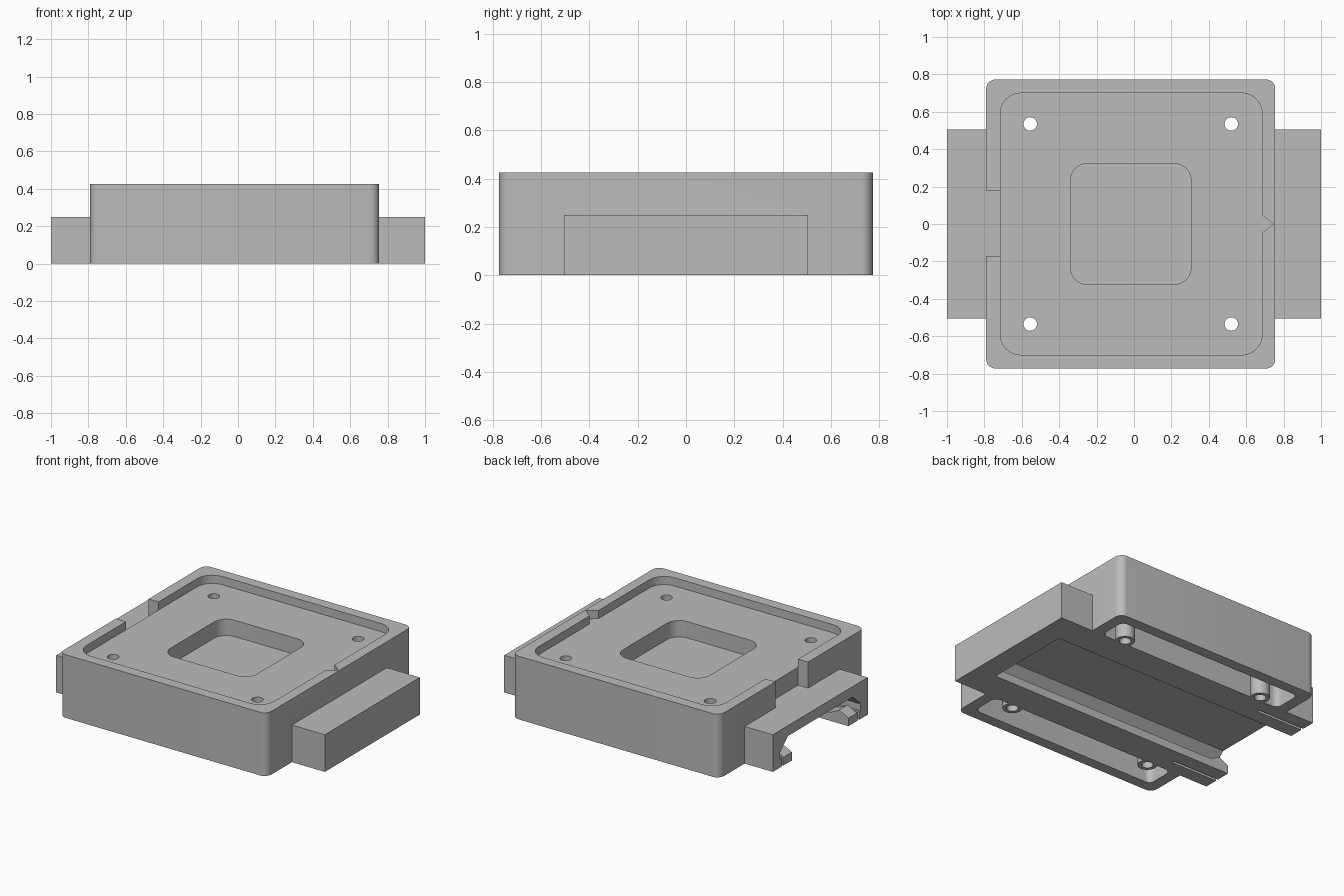
import bpy, bmesh, math
from mathutils import Vector

if "Cube" in bpy.data.objects:
    bpy.data.objects.remove(bpy.data.objects["Cube"], do_unlink=True)

grey = bpy.data.materials.new("plain_grey")
grey.use_nodes = True
grey.diffuse_color = (0.5, 0.5, 0.5, 1)
grey.node_tree.nodes["Principled BSDF"].inputs["Base Color"].default_value = (0.5, 0.5, 0.5, 1)

# Extrusion axes: where the profile's two coordinates and its depth go
AXES = {
    "z": lambda a, b, d: Vector((a, b, d)),
    "x": lambda a, b, d: Vector((d, a, b)),
    "y": lambda a, b, d: Vector((a, d, b)),
}


def prism(name, profile, low, high, axis="z"):
    """Extrude a closed 2D profile along an axis."""
    place = AXES[axis]
    bm = bmesh.new()
    face = bm.faces.new([bm.verts.new(place(a, b, low)) for a, b in profile])
    moved = bmesh.ops.extrude_face_region(bm, geom=[face])["geom"]
    verts = [v for v in moved if isinstance(v, bmesh.types.BMVert)]
    bmesh.ops.translate(bm, verts=verts, vec=place(0, 0, high - low))
    bmesh.ops.recalc_face_normals(bm, faces=bm.faces)
    mesh = bpy.data.meshes.new(name)
    bm.to_mesh(mesh)
    bm.free()
    mesh.materials.append(grey)
    obj = bpy.data.objects.new(name, mesh)
    bpy.context.collection.objects.link(obj)
    return obj


def rounded(x0, x1, y0, y1, r=0.0, steps=8):
    """Rectangle profile with rounded corners."""
    if r == 0:
        return [(x0, y0), (x1, y0), (x1, y1), (x0, y1)]
    centres = [(x1 - r, y1 - r), (x0 + r, y1 - r), (x0 + r, y0 + r), (x1 - r, y0 + r)]
    points = []
    for quarter, (cx, cy) in enumerate(centres):
        for i in range(steps + 1):
            t = math.pi / 2 * (quarter + i / steps)
            points.append((cx + r * math.cos(t), cy + r * math.sin(t)))
    return points


def circle(cx, cy, r, sides=32):
    return [(cx + r * math.cos(math.tau * i / sides),
             cy + r * math.sin(math.tau * i / sides)) for i in range(sides)]


def combine(tool, operation):
    """Join a part to the housing, or cut it away."""
    mod = housing.modifiers.new(tool.name, "BOOLEAN")
    mod.operation = operation
    mod.solver = "EXACT"
    mod.object = tool
    bpy.context.view_layer.update()
    graph = bpy.context.evaluated_depsgraph_get()
    mesh = bpy.data.meshes.new_from_object(housing.evaluated_get(graph))
    housing.modifiers.clear()
    housing.data = mesh
    bpy.data.objects.remove(tool, do_unlink=True)


def cut(*args, **kw):
    combine(prism(*args, **kw), "DIFFERENCE")


def join(*args, **kw):
    combine(prism(*args, **kw), "UNION")


TOP, FLOOR, WING = 0.425, 0.37, 0.25

# Square housing with a low bar crossing it as two side wings
housing = prism("housing", rounded(-0.79, 0.755, -0.773, 0.773, 0.05), 0, TOP)
join("side_wings", rounded(-1, 1, -0.505, 0.505), 0, WING)

# Top tray, central well, side notch and pointer mark
cut("tray", rounded(-0.715, 0.685, -0.70, 0.70, 0.11), FLOOR, 0.6)
cut("well", rounded(-0.34, 0.305, -0.323, 0.323, 0.09), 0.26, 0.6)
cut("notch", rounded(-0.85, -0.715, -0.17, 0.177), WING, 0.6)
cut("pointer", [(0.67, -0.06), (0.745, 0), (0.67, 0.06)], FLOOR, 0.6)

# Hollow pockets underneath, with screw posts
for side in (-1, 1):
    y0, y1 = sorted((side * 0.505, side * 0.70))
    cut("under_pocket", rounded(-0.715, 0.68, y0, y1, 0.04), -0.1, 0.32)
for x in (-0.555, 0.52):
    for y in (-0.535, 0.535):
        join("screw_post", circle(x, y, 0.06), 0, 0.345)
        cut("screw_hole", circle(x, y, 0.036), -0.1, 0.6)

# Sliding channel with lips, open at one end
half = [(0.30, -0.1), (0.30, 0.055), (0.43, 0.055), (0.43, 0.10), (0.345, 0.18)]
profile = half + [(-y, z) for y, z in reversed(half)]
cut("channel", profile, -1.1, 0.85, axis="x")

# Slits that free a springy tongue in each lip, and its catch
catch = [(-1, 0.04), (-0.86, 0.04), (-0.86, 0.055), (-0.93, 0.09), (-1, 0.055)]
for side in (-1, 1):
    y0, y1 = sorted((side * 0.395, side * 0.415))
    cut("tongue_slit", rounded(-1.1, -0.65, y0, y1), -0.1, 0.07)
    y0, y1 = sorted((side * 0.30, side * 0.39))
    join("tongue_catch", catch, y0, y1, axis="y")

# One material and sharp-edged smooth shading
housing.data.materials.clear()
housing.data.materials.append(grey)
for poly in housing.data.polygons:
    poly.material_index = 0
bpy.ops.object.select_all(action="DESELECT")
housing.select_set(True)
bpy.context.view_layer.objects.active = housing
bpy.ops.object.shade_smooth_by_angle(angle=math.radians(30))
